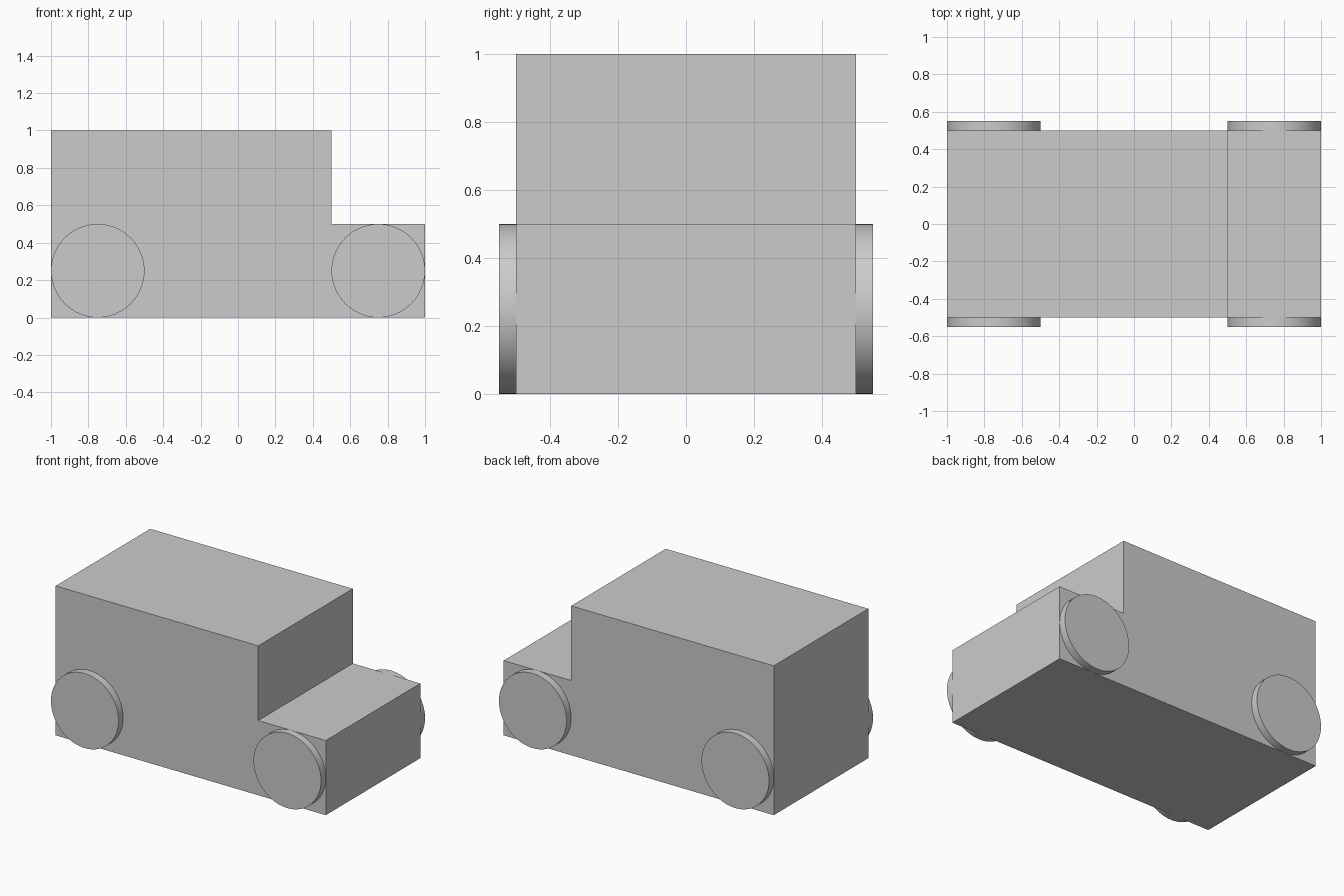
import bpy, bmesh, math

cube = bpy.data.objects.get("Cube")
if cube:
    bpy.data.objects.remove(cube, do_unlink=True)

# Single plain grey for the whole van
grey = bpy.data.materials.new("plain grey")
grey.use_nodes = True
COLOUR = (0.6, 0.6, 0.6, 1.0)
grey.diffuse_color = COLOUR
grey.node_tree.nodes["Principled BSDF"].inputs["Base Color"].default_value = COLOUR

LENGTH, WIDTH, HEIGHT = 2.0, 1.0, 1.0
HOOD_X, HOOD_Z = 0.5, 0.5
WHEEL_R, WHEEL_W, AXLE_X = 0.25, 0.05, 0.75


def make_body():
    """Stepped side profile extruded across the width."""
    back, nose = -LENGTH / 2, LENGTH / 2
    profile = [(back, 0), (nose, 0), (nose, HOOD_Z),
               (HOOD_X, HOOD_Z), (HOOD_X, HEIGHT), (back, HEIGHT)]
    bm = bmesh.new()
    side = bm.faces.new([bm.verts.new((x, -WIDTH / 2, z)) for x, z in profile])
    grown = bmesh.ops.extrude_face_region(bm, geom=[side], use_keep_orig=True)
    verts = [g for g in grown["geom"] if isinstance(g, bmesh.types.BMVert)]
    bmesh.ops.translate(bm, verts=verts, vec=(0, WIDTH, 0))
    bmesh.ops.recalc_face_normals(bm, faces=bm.faces)
    mesh = bpy.data.meshes.new("van_body")
    bm.to_mesh(mesh)
    bm.free()
    mesh.materials.append(grey)
    body = bpy.data.objects.new("van_body", mesh)
    bpy.context.collection.objects.link(body)


def make_wheel(name, x, side):
    """Thin disc standing against one side of the body."""
    bpy.ops.mesh.primitive_cylinder_add(
        vertices=64, radius=WHEEL_R, depth=WHEEL_W,
        location=(x, side * (WIDTH + WHEEL_W) / 2, WHEEL_R),
        rotation=(math.pi / 2, 0, 0))
    wheel = bpy.context.object
    wheel.name = name
    wheel.data.materials.append(grey)
    bpy.ops.object.shade_smooth_by_angle(angle=math.radians(30))


make_body()
for end, x in (("nose", AXLE_X), ("tail", -AXLE_X)):
    for label, side in (("near", -1), ("far", 1)):
        make_wheel(f"{end}_wheel_{label}", x, side)
